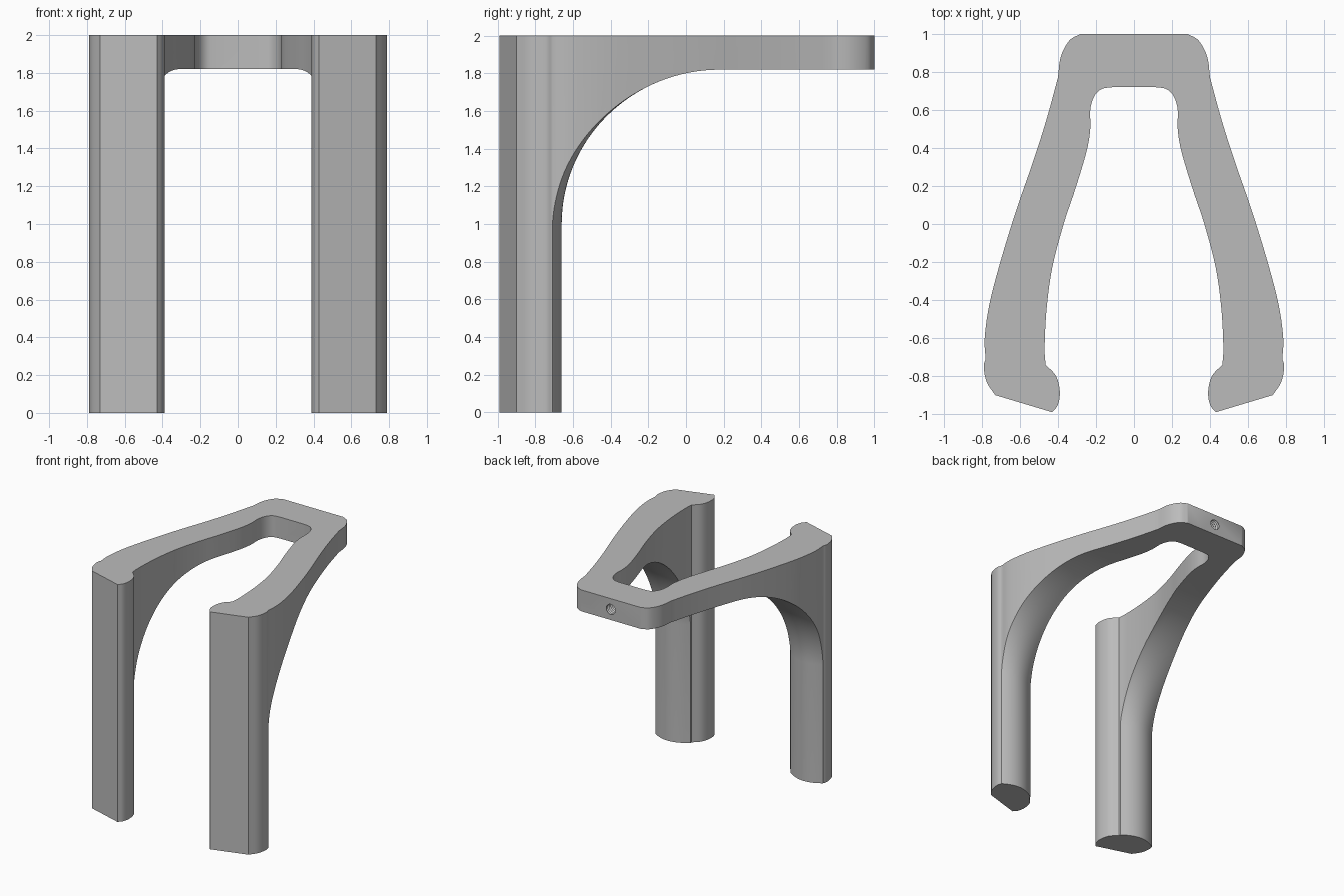
import bpy
import bmesh
import math
from mathutils import Vector

cube = bpy.data.objects.get("Cube")
if cube:
    bpy.data.objects.remove(cube, do_unlink=True)

HEIGHT, ARM_BOTTOM, BEND_START = 2.0, 1.82, 1.0
LEG_BACK, BEND_END = -0.66, 0.18

grey = bpy.data.materials.new("plain grey")
grey.use_nodes = True
grey.diffuse_color = (0.5, 0.5, 0.5, 1)
grey.node_tree.nodes["Principled BSDF"].inputs["Base Color"].default_value = (0.5, 0.5, 0.5, 1)


def smooth_run(points, steps=5):
    """Smooth curve through the points, with free ends."""
    p = [Vector(q) for q in points]
    p = [2 * p[0] - p[1]] + p + [2 * p[-1] - p[-2]]
    out = []
    for a, b, c, d in zip(p, p[1:], p[2:], p[3:]):
        for i in range(steps):
            t = i / steps
            out.append(0.5 * (2 * b + (c - a) * t + (2 * a - 5 * b + 4 * c - d) * t ** 2
                              + (3 * b - a - 3 * c + d) * t ** 3))
    return out + [p[-2]]


def loft(name, sections):
    """Closed solid through matching closed sections."""
    bm = bmesh.new()
    rings = [[bm.verts.new(co) for co in s] for s in sections]
    n = len(rings[0])
    for r, s in zip(rings, rings[1:]):
        for i in range(n):
            j = (i + 1) % n
            bm.faces.new((r[i], r[j], s[j], s[i]))
    bm.faces.new(rings[0])
    bm.faces.new(rings[-1])
    bmesh.ops.recalc_face_normals(bm, faces=bm.faces)
    mesh = bpy.data.meshes.new(name)
    bm.to_mesh(mesh)
    bm.free()
    mesh.materials.append(grey)
    obj = bpy.data.objects.new(name, mesh)
    bpy.context.collection.objects.link(obj)
    return obj


def cut(target, cutter):
    mod = target.modifiers.new("cut", "BOOLEAN")
    mod.operation = "DIFFERENCE"
    mod.solver = "EXACT"
    mod.object = cutter
    bpy.context.view_layer.objects.active = target
    bpy.ops.object.modifier_apply(modifier=mod.name)
    bpy.data.objects.remove(cutter, do_unlink=True)


# Half of the plan outline, from the back round the leg to the inner side
runs = [
    [(0.28, 1), (0.34, 0.965), (0.385, 0.88), (0.4, 0.77)],
    [(0.4, 0.77), (0.46, 0.55), (0.53, 0.33), (0.62, 0.07), (0.7, -0.19),
     (0.76, -0.42), (0.785, -0.6), (0.78, -0.71)],
    [(0.78, -0.71), (0.79, -0.75), (0.775, -0.83), (0.73, -0.9)],
    [(0.43, -0.99), (0.4, -0.95), (0.39, -0.88), (0.41, -0.8), (0.465, -0.74)],
    [(0.465, -0.74), (0.47, -0.65), (0.46, -0.45), (0.43, -0.23), (0.37, 0),
     (0.31, 0.18), (0.25, 0.38), (0.23, 0.5), (0.23, 0.6), (0.21, 0.67),
     (0.17, 0.71), (0.11, 0.72)],
]
half = []
for run in runs:
    for q in smooth_run(run):
        if not half or (q - half[-1]).length > 0.001:
            half.append(q)
plan = half + [Vector((-q.x, q.y)) for q in reversed(half)]
frame = loft("forked_frame", [[(q.x, q.y, z) for q in plan] for z in (0, HEIGHT)])


# Space behind the legs: rounded leg backs that sweep up into flat arms
def clearance(x):
    dip = min(0.075, 0.06 * ((abs(x) - 0.635) / 0.16) ** 2)
    section = [(x, 2, -0.1), (x, LEG_BACK - dip, -0.1)]
    for i in range(33):
        t = math.pi / 2 * i / 32
        y = BEND_END - (BEND_END - LEG_BACK) * math.cos(t) - dip * (1 - math.sin(t))
        section.append((x, y, BEND_START + (ARM_BOTTOM - BEND_START) * math.sin(t)))
    return section + [(x, 2, ARM_BOTTOM)]


cut(frame, loft("clearance", [clearance(i / 40) for i in range(-40, 41)]))

# Ridged blind hole in the back face
rings = []
for i in range(17):
    y = 1.02 - 0.01 * i
    r = 0.052 if i % 2 else 0.042
    rings.append([(r * math.cos(a), y, 1.91 + r * math.sin(a))
                  for a in (math.tau * k / 24 for k in range(24))])
cut(frame, loft("hole", rings))

# Smooth curved sides, crisp edges
bpy.ops.object.select_all(action="DESELECT")
frame.select_set(True)
bpy.context.view_layer.objects.active = frame
bpy.ops.object.shade_smooth_by_angle(angle=math.radians(28))
